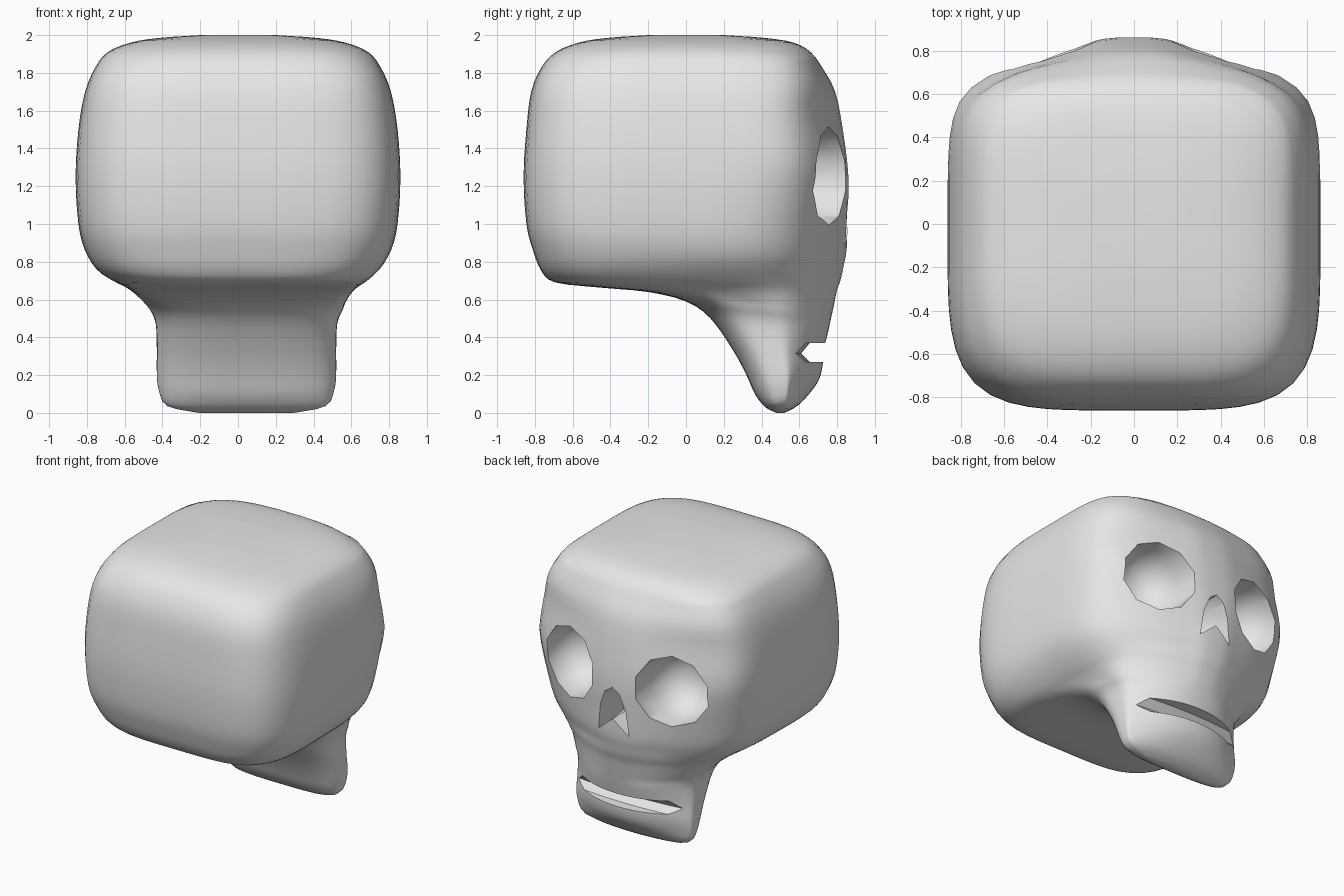
import bpy, bmesh, math
from mathutils import Vector

if "Cube" in bpy.data.objects:
    bpy.data.objects.remove(bpy.data.objects["Cube"])

bone = bpy.data.materials.new("light_bone_grey")
bone.diffuse_color = (0.8, 0.8, 0.8, 1)
bone.use_nodes = True
bone.node_tree.nodes["Principled BSDF"].inputs["Base Color"].default_value = bone.diffuse_color


def clamp(v):
    return max(0.0, min(1.0, v))


def make_object(name, bm):
    bmesh.ops.recalc_face_normals(bm, faces=bm.faces)
    mesh = bpy.data.meshes.new(name)
    bm.to_mesh(mesh)
    bm.free()
    ob = bpy.data.objects.new(name, mesh)
    bpy.context.collection.objects.link(ob)
    mesh.materials.append(bone)
    return ob


def loft(bm, rings):
    rows = [[bm.verts.new(p) for p in r] for r in rings]
    n = len(rows[0])
    for a, b in zip(rows, rows[1:]):
        for i in range(n):
            j = (i + 1) % n
            bm.faces.new((a[i], a[j], b[j], b[i]))
    bm.faces.new(rows[0])
    bm.faces.new(rows[-1][::-1])


def spline(keys, steps):
    # Catmull-Rom interpolation of the key sections
    out = []
    for i in range(len(keys) - 1):
        p = [Vector(keys[max(0, min(len(keys) - 1, i + k))]) for k in (-1, 0, 1, 2)]
        for s in range(steps):
            t = s / steps
            out.append(0.5 * (2 * p[1] + (p[2] - p[0]) * t
                              + (2 * p[0] - 5 * p[1] + 4 * p[2] - p[3]) * t * t
                              + (3 * p[1] - p[0] - 3 * p[2] + p[3]) * t ** 3))
    return out + [Vector(keys[-1])]


def section(zb, zf, yb, yf, hw, count=72):
    # rounded box outline with chamfered face and narrowing cheeks
    z = (zb + zf) / 2
    jaw = clamp((0.75 - z) / 0.25)
    n = 4.4 - 0.9 * clamp((z - 1.8) / 0.2) - 1.1 * jaw
    drop = 0.135 * clamp((2.0 - z) / 0.4) * clamp(z / 0.15 + 0.1)
    cheek = min(hw, 0.465 + 0.36 * clamp((zf - 0.5) / 0.75)) if zf < 1.3 else hw
    cx = 0.045 * clamp((0.75 - z) / 0.2)
    pts = []
    for i in range(count):
        a = 2 * math.pi * i / count
        c, s = math.cos(a), math.sin(a)
        m = n + (0.8 * (1 - jaw) * clamp(s * 4) if z < 1.9 else 0)
        r = (abs(c) ** m + abs(s) ** m) ** (-1 / m)
        u, v = c * r, s * r
        f = max(0, v)
        slope = clamp((abs(u) - 0.14) / 0.68)
        slope = slope * (1 - jaw) + u * u * jaw
        y = (yb + yf) / 2 + v * (yf - yb) / 2 - drop * f * slope
        k = clamp((y - yb) / (yf - yb))
        w = hw + (cheek - hw) * f ** 3
        pts.append((cx + w * u, y, zb + (zf - zb) * k))
    return pts


# skull: one loft from crown to chin (back z, front z, back y, front y, half width)
keys = [(2.0, 2.0, -.2, .2, .2), (1.985, 1.985, -.42, .42, .42),
        (1.96, 1.96, -.57, .57, .57), (1.91, 1.91, -.69, .66, .69),
        (1.83, 1.83, -.765, .72, .755), (1.7, 1.7, -.82, .79, .81),
        (1.5, 1.5, -.845, .83, .845), (1.25, 1.25, -.86, .86, .86),
        (1.0, 1.0, -.845, .855, .845), (.86, .86, -.81, .85, .81),
        (.75, .78, -.765, .835, .75), (.69, .71, -.69, .82, .67),
        (.663, .65, -.45, .80, .60), (.64, .58, -.2, .785, .55),
        (.59, .51, 0, .77, .51), (.5, .44, .13, .755, .48),
        (.33, .33, .25, .73, .475), (.2, .23, .32, .72, .475),
        (.1, .15, .365, .69, .465), (.03, .045, .42, .60, .42),
        (0, 0, .48, .52, .25)]
bm = bmesh.new()
loft(bm, [section(*k) for k in spline(keys, 3)])
skull = make_object("skull", bm)


def cut(name, bm):
    cutter = make_object(name, bm)
    cutter.hide_render = True
    mod = skull.modifiers.new(name, 'BOOLEAN')
    mod.object, mod.operation, mod.solver = cutter, 'DIFFERENCE', 'EXACT'
    bpy.context.view_layer.objects.active = skull
    bpy.ops.object.modifier_apply(modifier=name)
    bpy.data.objects.remove(cutter)


# eye sockets: ten-sided bowls
for side in (-1, 1):
    bm = bmesh.new()
    rings = []
    for y, r in ((1.1, .25), (.66, .25), (.56, .23), (.48, .18), (.43, .1), (.42, .03)):
        rings.append([(side * .415 + r * math.cos(math.tau * (i + .5) / 10), y,
                       1.255 + r * 1.04 * math.sin(math.tau * (i + .5) / 10)) for i in range(10)])
    loft(bm, rings)
    cut("eye_socket", bm)

# nose opening: arch with a notch at the bottom
half = [(0, 1.22), (.06, 1.18), (.105, 1.07), (.13, .87)]
outline = half + [(0, .98)] + [(-x, z) for x, z in half[:0:-1]]
bm = bmesh.new()
loft(bm, [[(x * k, y, 1.04 + (z - 1.04) * k) for x, z in outline]
          for y, k in ((1.1, 1), (.72, .95), (.62, .6))])
cut("nose_opening", bm)

# mouth slit: wedge curving around the jaw
profile = [(.61, .315), (.655, .27), (.95, .265), (.95, .375), (.655, .37)]
bm = bmesh.new()
loft(bm, [[(.045 + x, y - .16 * x * x, z) for y, z in profile]
          for x in (-.6, -.45, -.3, -.15, 0, .15, .3, .45, .6)])
cut("mouth_slit", bm)

bpy.ops.object.select_all(action='DESELECT')
skull.select_set(True)
bpy.context.view_layer.objects.active = skull
bpy.ops.object.shade_smooth_by_angle(angle=math.radians(40))
